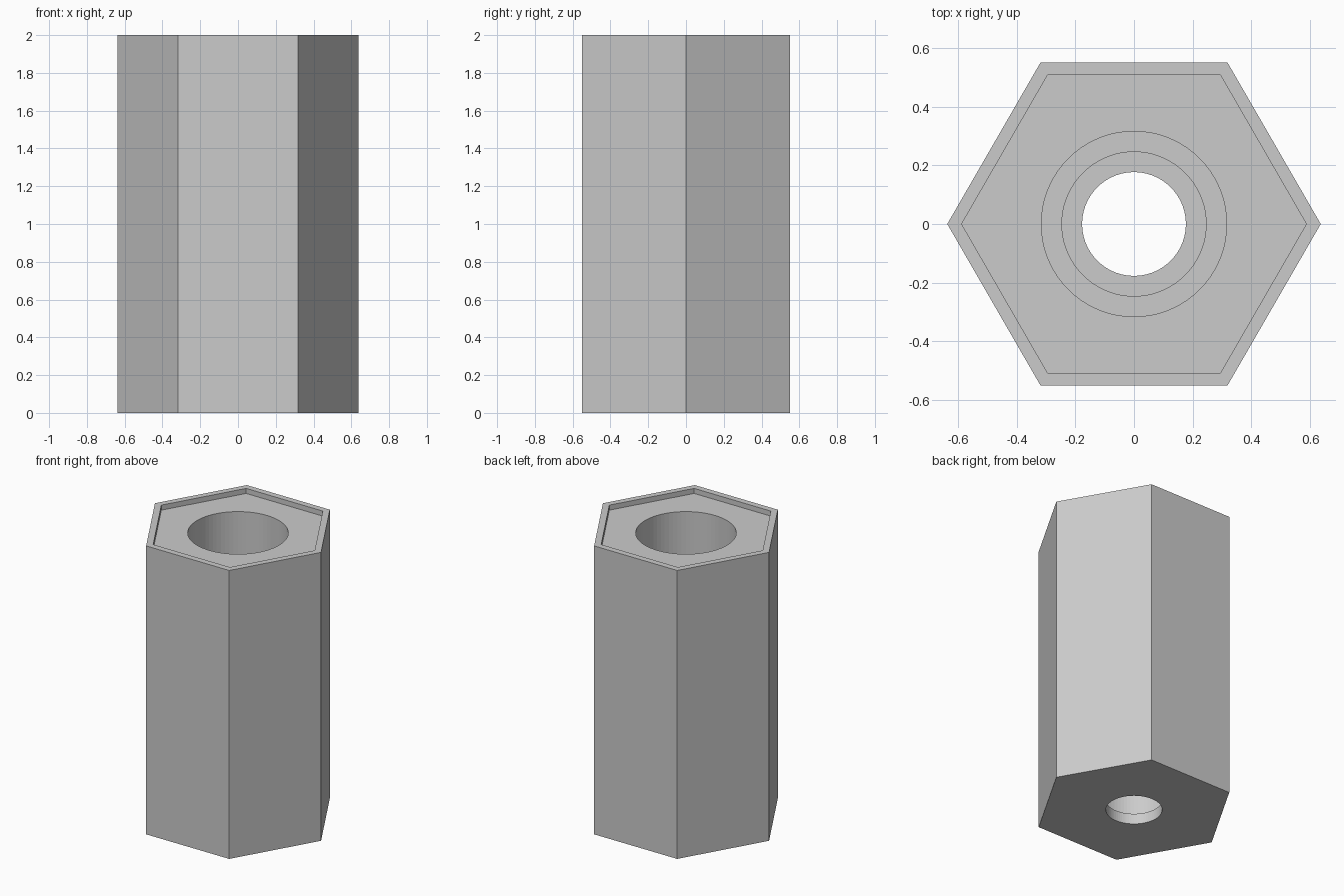
import bpy
from math import radians

HEIGHT = 2.0
BORE_SIDES = 72

cube = bpy.data.objects.get("Cube")
if cube:
    bpy.data.objects.remove(cube, do_unlink=True)

grey = bpy.data.materials.new("plain grey")
grey.use_nodes = True
colour = (0.6, 0.6, 0.6, 1.0)
grey.diffuse_color = colour
grey.node_tree.nodes["Principled BSDF"].inputs["Base Color"].default_value = colour


def prism(name, sides, radius, bottom, top):
    """Upright prism between two heights, with a corner on the x axis."""
    bpy.ops.mesh.primitive_cylinder_add(
        vertices=sides, radius=radius, depth=top - bottom,
        location=(0, 0, (bottom + top) / 2), rotation=(0, 0, radians(90)))
    obj = bpy.context.object
    obj.name = name
    obj.data.materials.append(grey)
    return obj


def cut(body, cutter):
    """Subtract the cutter from the body, then discard the cutter."""
    cutter.hide_render = True
    mod = body.modifiers.new("cut", "BOOLEAN")
    mod.operation = "DIFFERENCE"
    mod.solver = "EXACT"
    mod.object = cutter
    bpy.context.view_layer.objects.active = body
    bpy.ops.object.modifier_apply(modifier=mod.name)
    bpy.data.objects.remove(cutter, do_unlink=True)


# Hexagonal outer body
body = prism("hexagonal_sleeve", 6, 0.637, 0, HEIGHT)

# Shallow hexagonal recess inside the top rim
cut(body, prism("rim_recess", 6, 0.588, HEIGHT - 0.035, HEIGHT + 0.1))

# Stepped bore: wide upper bore, narrower lower bore, small exit hole
cut(body, prism("upper_bore", BORE_SIDES, 0.316, 1.0, HEIGHT + 0.1))
cut(body, prism("lower_bore", BORE_SIDES, 0.246, 0.073, 1.1))
cut(body, prism("exit_hole", BORE_SIDES, 0.177, -0.1, 0.2))
